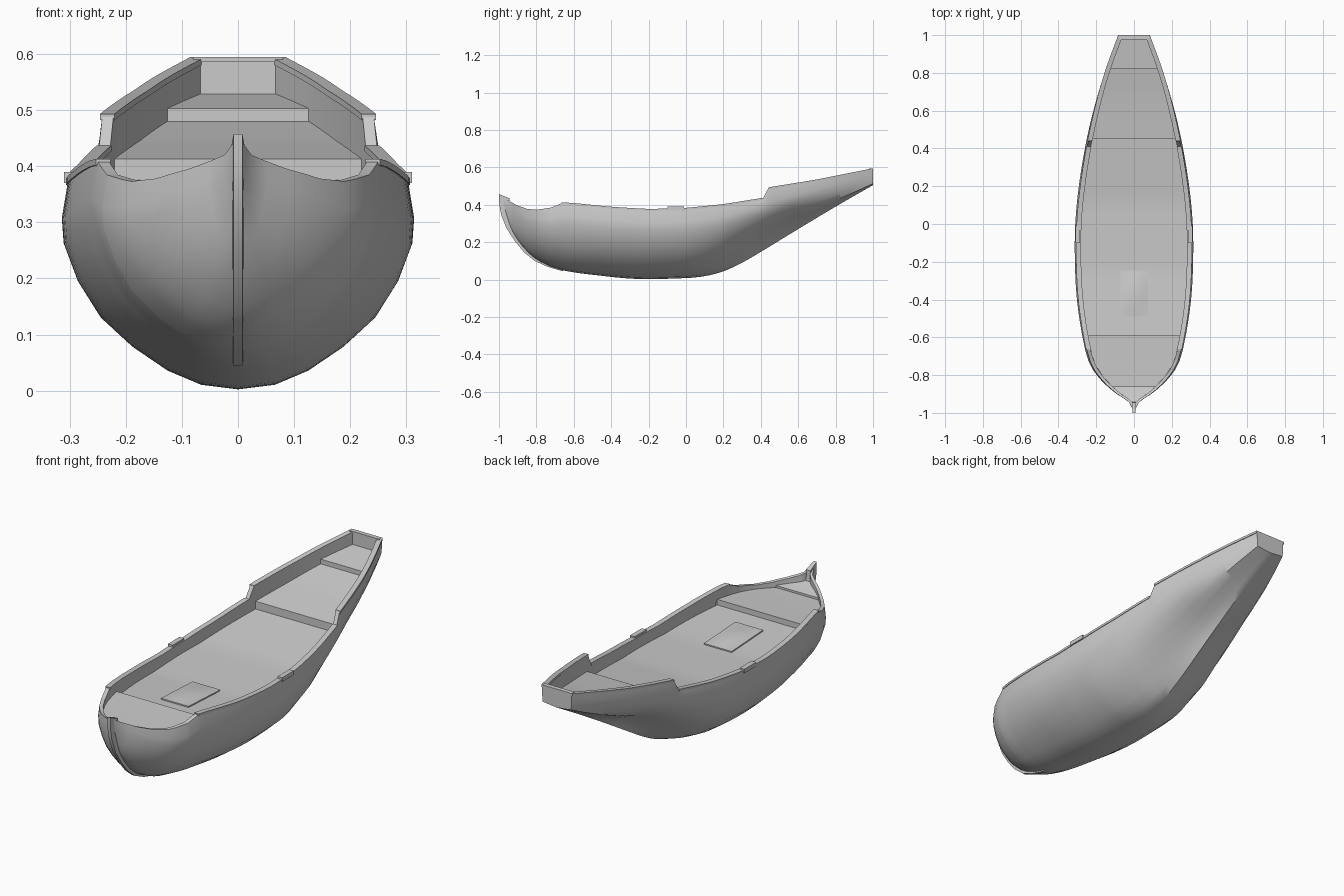
import bpy, math

if "Cube" in bpy.data.objects:
    bpy.data.objects.remove(bpy.data.objects["Cube"])

KEEL = [(-.975, .37), (-.95, .30), (-.9, .21), (-.81, .115), (-.68, .055), (-.45, .02), (-.25, .003), (0, .008),
        (.1, .018), (.2, .044), (.3, .09), (.4, .148), (.6, .27), (.8, .39), (1, .505)]
BREADTH = [(-.975, .01), (-.945, .025), (-.89, .105), (-.82, .18), (-.74, .235), (-.6, .272), (-.4, .302),
           (-.2, .313), (0, .311), (.2, .292), (.42, .256), (.6, .215), (.8, .155), (1, .08)]
RIM = [(-1, .455), (-.975, .44), (-.945, .42), (-.9, .395), (-.85, .378), (-.8, .373), (-.72, .385), (-.66, .41),
       (-.4, .384), (-.2, .372), (0, .378), (.2, .398), (.41, .432), (.44, .488), (.7, .53), (1, .59)]
# half cross-sections (fraction of breadth, fraction of height) from keel to rim
ROUND = [(0, 0), (.21, .022), (.4, .09), (.6, .205), (.78, .345), (.91, .52), (.99, .7), (1, .82), (.965, 1)]
GLASS = [(0, 0), (.07, .09), (.18, .18), (.36, .28), (.59, .39), (.8, .51), (.94, .67), (1, .83), (.96, 1)]
BOX = [(0, 0), (.2, .02), (.45, .04), (.7, .07), (.95, .1), (.98, .3), (.99, .5), (1, .75), (1, 1)]


def lin(keys, y):
    if y <= keys[0][0]:
        return keys[0][1]
    for (a, u), (b, v) in zip(keys, keys[1:]):
        if y <= b:
            return u + (v - u) * (y - a) / (b - a)
    return keys[-1][1]


def smooth(keys, y):
    # Hermite interpolation through the keys
    n = len(keys)

    def slope(i):
        a, b = keys[max(i - 1, 0)], keys[min(i + 1, n - 1)]
        return (b[1] - a[1]) / (b[0] - a[0])
    for i in range(n - 1):
        (a, u), (b, v) = keys[i], keys[i + 1]
        if y <= b:
            h = b - a
            t = (y - a) / h
            return (u * (2*t**3 - 3*t*t + 1) + v * (3*t*t - 2*t**3)
                    + h * (slope(i) * (t**3 - 2*t*t + t) + slope(i + 1) * (t**3 - t*t)))
    return keys[-1][1]


def make(name, verts, faces, angle=35):
    me = bpy.data.meshes.new(name)
    me.from_pydata(verts, [], faces)
    ob = bpy.data.objects.new(name, me)
    bpy.context.collection.objects.link(ob)
    bpy.ops.object.select_all(action='DESELECT')
    ob.select_set(True)
    bpy.context.view_layer.objects.active = ob
    bpy.ops.object.mode_set(mode='EDIT')
    bpy.ops.mesh.select_all(action='SELECT')
    bpy.ops.mesh.normals_make_consistent(inside=False)
    bpy.ops.object.mode_set(mode='OBJECT')
    bpy.ops.object.shade_smooth_by_angle(angle=math.radians(angle))
    return ob


def loft(name, rows, closed=False, cap=False, angle=35):
    n = len(rows[0])
    verts = [p for r in rows for p in r]
    faces = []
    for i in range(len(rows) - 1):
        for j in range(n if closed else n - 1):
            k = (j + 1) % n
            faces.append((i*n + j, i*n + k, (i+1)*n + k, (i+1)*n + j))
    if cap:
        faces += [tuple(range(n)), tuple(range((len(rows)-1)*n, len(rows)*n))]
    return make(name, verts, faces, angle)


def box(name, x0, x1, y0, y1, z0, z1):
    q = lambda y: [(x0, y, z0), (x1, y, z0), (x1, y, z1), (x0, y, z1)]
    return loft(name, [q(y0), q(y1)], True, True)


def mix(A, B, t):
    return [(a[0] + (b[0]-a[0])*t, a[1] + (b[1]-a[1])*t) for a, b in zip(A, B)]


def section(y):
    if y < .55:
        t = max(0, (y + .05) / .6)
        s = mix(ROUND, GLASS, t * t * (3 - 2 * t))
    else:
        s = mix(GLASS, BOX, (y - .55) / .45)
    k, b, r = smooth(KEEL, y), smooth(BREADTH, y), lin(RIM, y)
    # the hull below the rim follows a fair line that ignores the quarter step
    fair = r if y < .2 else .398 + (y - .2) * .24
    pts = [(b * u, y, k + (fair - k) * v) for u, v in s]
    pts[-1] = (pts[-1][0], y, r)
    return pts


WALL = .02
DECKS = {  # sheered deck levels, stepped up to bow and stern
    "forepeak_deck": [(-.955, .385), (-.9, .37), (-.86, .362)],
    "fore_deck": [(-.86, .352), (-.75, .355), (-.59, .362)],
    "main_deck": [(-.59, .335), (-.25, .318), (.1, .33), (.45, .375)],
    "aft_deck": [(.45, .413), (.65, .445), (.82, .48)],
    "stern_deck": [(.82, .503), (1, .532)],
}
ALL_DECK = [(y + (1e-4 if i == 0 else 0), z) for d in DECKS.values() for i, (y, z) in enumerate(d)]


def inner_x(y):
    x = section(y)[-1][0]
    return max(x - WALL, x * .4)


# hull shell with rim and inner bulwark, both sides in one loft
ys = sorted({round(-.975 + i * .05, 3) for i in range(40)} | {p[0] for p in RIM if p[0] > -.98} | {-.59, .45, .82, 1})
rows = []
for y in ys:
    s = section(y)
    xi, zr = inner_x(y), s[-1][2]
    half = s + [(xi, y, zr), (xi, y, min(lin(ALL_DECK, y), zr) - .004)]
    rows.append([(-x, a, z) for x, a, z in half[:0:-1]] + half)
loft("hull", rows, angle=40)

# stern transom
sec = section(1)
loft("transom", [[(x, y, z) for x, _, z in sec] + [(-x, y, z) for x, _, z in sec[:0:-1]] for y in (.982, 1)], True, True)

# decks and the risers between them
for name, keys in DECKS.items():
    y0, y1 = keys[0][0], keys[-1][0]
    n = max(3, round((y1 - y0) / .05))
    pts = [y0 + (y1 - y0) * i / n for i in range(n + 1)]
    loft(name, [[(-inner_x(y), y, lin(keys, y)), (inner_x(y), y, lin(keys, y))] for y in pts])

for name, y, z0, z1 in (("forepeak_riser", -.86, .352, .362), ("fore_riser", -.59, .335, .362),
                        ("aft_riser", .45, .375, .413), ("stern_riser", .82, .48, .503)):
    x = inner_x(y)
    make(name, [(-x, y, z0), (x, y, z0), (x, y, z1), (-x, y, z1)], [(0, 1, 2, 3)])

# cap rails along the sheer
for name, y0, y1 in (("waist_rail", -.665, .41), ("quarter_rail", .44, 1)):
    for side, sx in (("left", -1), ("right", 1)):
        rows = []
        for i in range(19):
            y = y0 + (y1 - y0) * i / 18
            x, _, z = section(y)[-1]
            rows.append([(sx * a, y, z + h) for a, h in
                         ((x + .004, -.006), (x + .004, .005), (x - WALL - .002, .005), (x - WALL - .002, -.006))])
        loft(f"{name}_{side}", rows, True, True)
box("stern_rail", -.08, .08, .978, 1, .586, .595)

# low boarding steps on the waist rails
for side, sx in (("left", -1), ("right", 1)):
    box(f"boarding_step_{side}", *sorted((sx * .285, sx * .31)), -.1, -.01, .37, .39)

# stem post
outer = [(-1, .457), (-.998, .4), (-.988, .345), (-.96, .275), (-.915, .205), (-.865, .145), (-.81, .1), (-.74, .068), (-.66, .045)]
inside = [(-.945, .435), (-.945, .4), (-.94, .36), (-.92, .3), (-.88, .24), (-.83, .18), (-.78, .14), (-.72, .1), (-.64, .07)]
loft("stem_post", [[(-.008, *o), (.008, *o), (.012, *i), (-.012, *i)] for o, i in zip(outer, inside)], True, True)

# slightly domed hatch cover with a short skirt
rows = []
for i in range(-1, 10):
    row = []
    for j in range(-1, 10):
        a, b = min(max(i, 0), 8), min(max(j, 0), 8)
        y = -.49 + .245 * a / 8
        dome = .006 + .01 * math.sin(math.pi * a / 8) * math.sin(math.pi * b / 8)
        if (i, j) != (a, b):
            dome = -.003
        row.append((-.075 + .15 * b / 8, y, lin(DECKS["main_deck"], y) + dome))
    rows.append(row)
loft("hatch_cover", rows)
